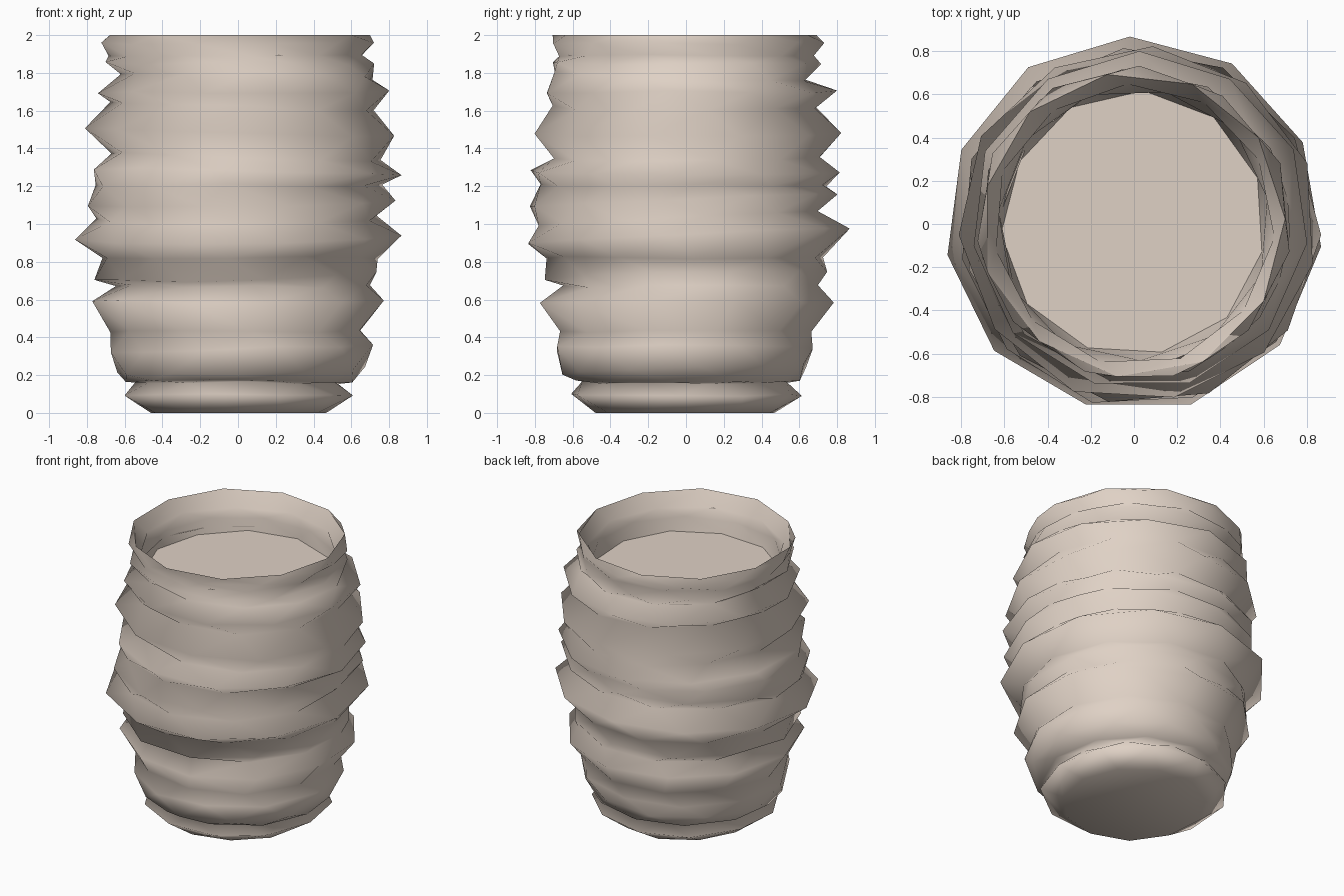
import bpy, bmesh, math, random

if "Cube" in bpy.data.objects:
    bpy.data.objects.remove(bpy.data.objects["Cube"])

random.seed(4)
SIDES = 11
RIM = 2.0

clay = bpy.data.materials.new("warm beige clay")
clay.diffuse_color = (0.74, 0.64, 0.56, 1)
clay.use_nodes = True
clay.node_tree.nodes["Principled BSDF"].inputs["Base Color"].default_value = clay.diffuse_color

# radius, height, then optional centre shift x, y and tilt x, y
# up the ridged outside, over the rim and down the inside
PROFILE = [
    (0.475, 0), (0.615, 0.095), (0.55, 0.16), (0.61, 0.167),
    (0.66, 0.23, 0.01, 0, 0.015, 0.02),
    (0.695, 0.34, 0.02, -0.02, 0.02, 0), (0.67, 0.43),
    (0.78, 0.59, 0.01, 0), (0.685, 0.67, 0.03, 0.03), (0.755, 0.725, 0, 0, 0.02, 0.02),
    (0.735, 0.82), (0.87, 0.935, 0, 0, 0.01, 0.035), (0.75, 1.03, 0, -0.03, 0.01, 0.04),
    (0.825, 1.12, 0.015, -0.02, 0.015, 0.03), (0.765, 1.205),
    (0.825, 1.275, 0.035, -0.015, -0.02, 0), (0.72, 1.355, 0.04, 0.02, -0.02, 0),
    (0.825, 1.48, 0.02, 0, -0.02, 0), (0.705, 1.62, 0.03, 0, -0.02, 0),
    (0.78, 1.70, 0.03, 0.015), (0.67, 1.78, 0.05, -0.02, -0.01, -0.02),
    (0.725, 1.85), (0.68, 1.895), (0.725, 1.955), (0.705, RIM),
    (0.65, 1.895), (0.635, 1.83), (0.61, 1.74)]


def ring(bm, index, radius, z, cx=0, cy=0, tx=0, ty=0):
    """One uneven polygon ring, turned about half a step on every second level."""
    wobble = 0 if z in (0, RIM, 1.74) else 0.008
    drift = random.uniform(-0.2, 0.2)
    verts = []
    for k in range(SIDES):
        a = 2 * math.pi * (k + 0.5 * (index % 2) + drift) / SIDES + 0.14
        r = radius + random.uniform(-1, 1) * 0.008
        c, s = math.cos(a), math.sin(a)
        verts.append(bm.verts.new((cx + r * c, cy + r * s,
                                   z + tx * c + ty * s + random.uniform(-1, 1) * wobble)))
    return verts


def finish(bm, name, smooth):
    for f in bm.faces:
        f.smooth = smooth
    mesh = bpy.data.meshes.new(name)
    bm.to_mesh(mesh)
    bm.free()
    mesh.materials.append(clay)
    bpy.context.collection.objects.link(bpy.data.objects.new(name, mesh))


# ridged pot body: staggered rings joined by triangles
bm = bmesh.new()
rings = [ring(bm, i, *row) for i, row in enumerate(PROFILE)]
for i, (low, high) in enumerate(zip(rings, rings[1:])):
    for k in range(SIDES):
        n = (k + 1) % SIDES
        if i % 2 == 0:
            bm.faces.new((low[k], low[n], high[k]))
            bm.faces.new((low[n], high[n], high[k]))
        else:
            bm.faces.new((low[k], low[n], high[n]))
            bm.faces.new((low[k], high[n], high[k]))
bm.faces.new(list(reversed(rings[0])))

# crisp lip where the outside turns into the inside
for e in bm.edges:
    if all(v.co.z > RIM - 0.001 for v in e.verts):
        e.smooth = False
floor_points = [v.co.copy() for v in rings[-1]]
finish(bm, "pot_body", True)

# flat floor a little below the rim
bm = bmesh.new()
bm.faces.new([bm.verts.new(p) for p in floor_points])
finish(bm, "pot_inner_floor", False)
